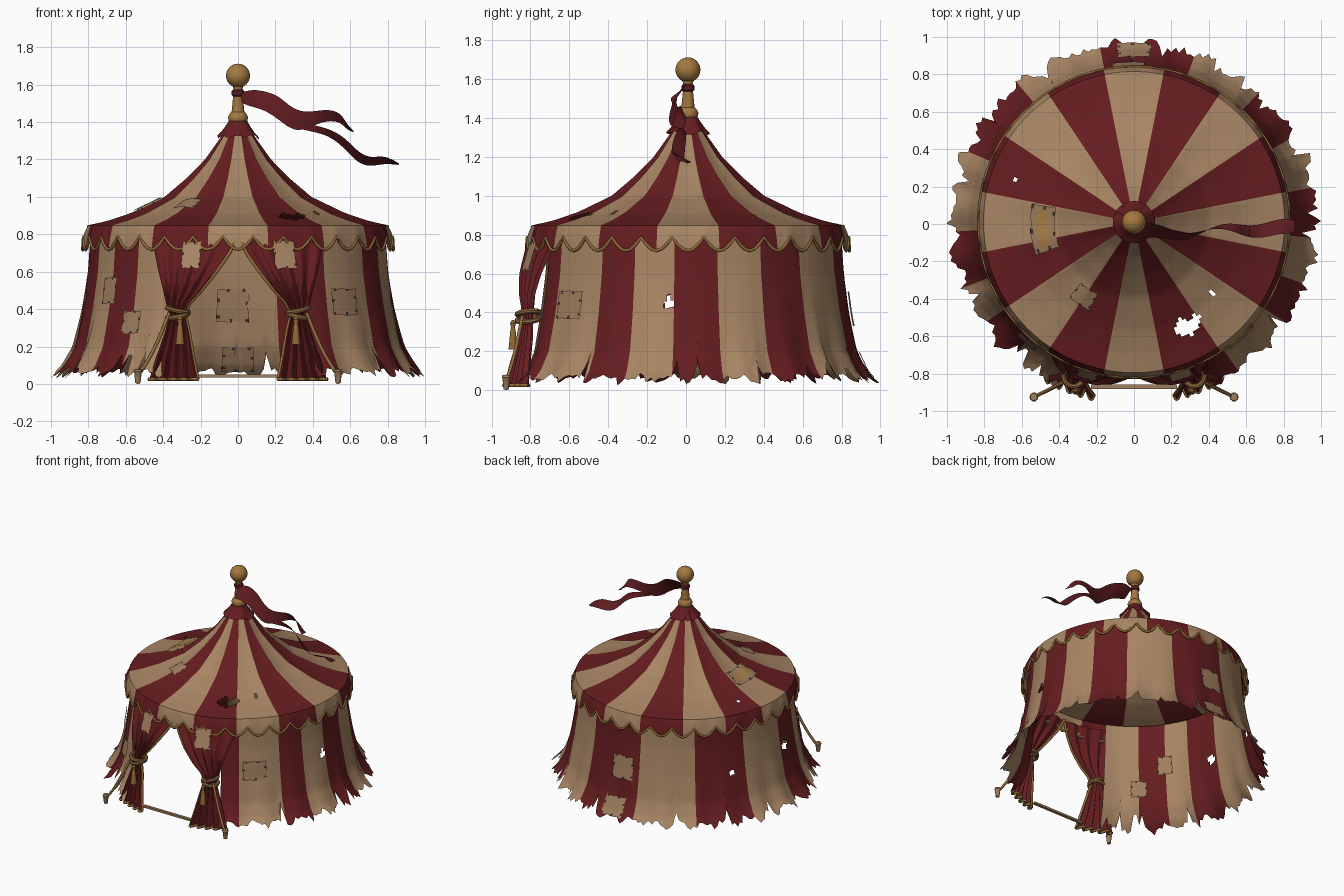
import bpy, bmesh, math, random
from mathutils import Vector

random.seed(4)
cube = bpy.data.objects.get("Cube")
if cube:
    bpy.data.objects.remove(cube)


def material(name, *rgb):
    m = bpy.data.materials.new(name)
    m.use_nodes = True
    m.diffuse_color = (*rgb, 1)
    m.node_tree.nodes["Principled BSDF"].inputs["Base Color"].default_value = (*rgb, 1)
    return m


RED = material("deep red canvas", .13, .012, .014)
CREAM = material("cream canvas", .39, .235, .127)
PATCH = material("patch cloth", .35, .208, .112)
GOLD = material("gilded wood", .38, .19, .05)
TRIM = material("gold trim", .28, .14, .038)
ROPE = material("rope", .28, .15, .05)
STITCH = material("dark stitching", .05, .03, .02)
FLAG = material("flag red", .11, .011, .014)
OCHRE = material("ochre patch", .4, .21, .06)

CY = .01
WALL = [(0, 1.02), (.03, .985), (.06, .95), (.1, .915), (.2, .868), (.4, .83), (.6, .802), (.85, .785)]
ROOF = [(.04, 1.4), (.1, 1.31), (.18, 1.2), (.28, 1.1), (.4, 1.0), (.58, .915), (.7, .875), (.805, .848)]


def interp(pts, x):
    for (a, p), (b, q) in zip(pts, pts[1:]):
        if x <= b:
            break
    return p + (q - p) * (x - a) / (b - a)


def pol(az, r, z):
    a = math.radians(az)
    return Vector((r * math.cos(a), CY + r * math.sin(a), z))


def span(a, b, n):
    return [a + (b - a) * i / n for i in range(n + 1)]


def finish(ob, mats):
    for m in mats:
        ob.data.materials.append(m)
    bpy.ops.object.select_all(action='DESELECT')
    ob.select_set(True)
    bpy.context.view_layer.objects.active = ob
    bpy.ops.object.shade_smooth_by_angle(angle=math.radians(40))
    return ob


def grid(name, us, vs, point, mats, pick=None, hole=None):
    """Sheet over two parameter lists; pick gives the colour, hole drops faces."""
    bm = bmesh.new()
    vert = [[bm.verts.new(point(u, v)) for v in vs] for u in us]
    for i in range(len(us) - 1):
        for j in range(len(vs) - 1):
            f = bm.faces.new((vert[i][j], vert[i + 1][j], vert[i + 1][j + 1], vert[i][j + 1]))
            if pick:
                f.material_index = pick(i, j, (us[i] + us[i + 1]) / 2)
    if hole:
        gone = [f for f in bm.faces if hole(f.calc_center_median())]
        bmesh.ops.delete(bm, geom=gone, context='FACES')
    bmesh.ops.remove_doubles(bm, verts=bm.verts, dist=.0001)
    me = bpy.data.meshes.new(name)
    bm.to_mesh(me)
    bm.free()
    ob = bpy.data.objects.new(name, me)
    bpy.context.collection.objects.link(ob)
    return finish(ob, mats)


def tube(name, pts, radius, mat, cyclic=False):
    cu = bpy.data.curves.new(name, 'CURVE')
    cu.dimensions = '3D'
    cu.bevel_depth, cu.bevel_resolution, cu.use_fill_caps = radius, 1, True
    sp = cu.splines.new('POLY')
    sp.points.add(len(pts) - 1)
    for p, q in zip(sp.points, pts):
        p.co = (*q, 1)
    sp.use_cyclic_u = cyclic
    cu.materials.append(mat)
    ob = bpy.data.objects.new(name, cu)
    bpy.context.collection.objects.link(ob)


def lathe(name, profile, mat, x=0, y=CY, sides=24):
    grid(name, span(0, 360, sides), profile,
         lambda u, p: pol(u, p[0], p[1]) + Vector((x, y - CY, 0)), [mat])


def near(spots):
    return lambda c: any((c - Vector(s[:3])).length < s[3] * random.uniform(.75, 1.2) for s in spots)


# Striped wall with a flared, torn hem, open at the front
edges = [-64, -55, -33.5, -20, -5, 11, 28, 46, 70, 101, 130, 157, 183, 201, 214, 228, 246]
wall_az, stripe = [edges[0]], []
for k, (a, b) in enumerate(zip(edges, edges[1:])):
    n = round((b - a) / 1.3)
    wall_az += span(a, b, n)[1:]
    stripe += [k % 2] * n
hem = {}
for az in wall_az:
    hem[az] = .022 + .035 * abs(math.sin(math.radians(az * 17))) + random.uniform(0, .035)
    if random.random() < .07:
        hem[az] += .08


def wall_point(az, t, inset=0):
    z = hem[az] + (.84 - hem[az]) * t
    fold = .014 * math.sin(math.radians(az * 23)) + .02 * abs(math.cos(math.radians(az)))
    return pol(az, interp(WALL, z) + fold * (1 - t) ** 3 - inset, z)


heights = [(i / 26) ** 1.4 for i in range(27)]
grid("striped_wall", wall_az, heights, wall_point, [RED, CREAM],
     lambda i, j, u: stripe[i],
     near([(*pol(-7, .82, .45), .032), (*pol(187, .82, .45), .032), (*pol(150, .83, .4), .02)]))
grid("back_lining", [a for a in wall_az if 75 < a < 105], heights,
     lambda u, t: wall_point(u, t, .008), [CREAM])


# Sagging roof in sixteen panels, with worn holes
def panel(i, j, u):
    return int((u + 11.25) // 22.5) % 2


def roof_point(az, r):
    sag = abs(math.sin(math.radians((az + 11.25) * 8)))
    return pol(az, r, interp(ROOF, r) - .012 * sag * math.sin(math.pi * min(1, r / .805)))


around = span(-11.25, 348.75, 192)
grid("roof", around, span(.805, .04, 38), roof_point, [CREAM, RED], panel,
     near([(.28, -.56, .92, .062), (.33, -.52, .92, .035), (.63, -.21, .9, .022),
           (-.48, -.22, .95, .018), (-.65, .24, .89, .018), (.42, -.37, .92, .015)]))


# Scalloped valance and its trim
def scallop(az):
    return .785 - .068 * abs(math.sin(math.radians(az * 16 + 90)))


def valance_point(az, t):
    z = scallop(az)
    return pol(az, .83 - .025 * t ** 1.5, z + (.848 - z) * t)


grid("valance", around, span(0, 1, 5), valance_point, [CREAM, RED], panel)
tube("valance_trim", [valance_point(a, 0) for a in around[:-1]], .009, TRIM, True)

# Ragged cap, mast and ball
cap_low = {a: random.uniform(0, .03) for a in span(0, 360, 32)}
cap_low[360] = cap_low[0]
grid("roof_cap", list(cap_low), span(0, 1, 4),
     lambda a, t: pol(a, .113 - .073 * t ** .8, 1.305 + .115 * t + cap_low[a] * (1 - t)), [RED])
lathe("mast", [(.03, 1.38), (.05, 1.405), (.054, 1.425), (.045, 1.445), (.034, 1.455),
               (.023, 1.57), (.03, 1.6)], GOLD)
lathe("mast_band", [(.024, 1.535), (.034, 1.545), (.034, 1.565), (.024, 1.575)], FLAG)
bpy.ops.mesh.primitive_uv_sphere_add(segments=28, ring_count=16, radius=.064, location=(0, CY, 1.648))
bpy.context.object.name = "mast_ball"
finish(bpy.context.object, [GOLD])


# Streaming flag: each rib is x, upper z, lower z
def ribbon(name, ribs):
    def point(k, t):
        x, hi, lo = ribs[k]
        y = -.01 + .022 * math.sin(x * 17) - .08 * t * math.cos(x * 4) - .07 * x
        return Vector((x, y, hi + (lo - hi) * t))
    ob = grid(name, range(len(ribs)), span(0, 1, 4), point, [FLAG])
    sub = ob.modifiers.new("smooth", 'SUBSURF')
    sub.levels = sub.render_levels = 2


ribbon("flag_upper", [(.02, 1.56, 1.5), (.08, 1.575, 1.48), (.14, 1.565, 1.465), (.21, 1.545, 1.42),
                      (.27, 1.49, 1.37), (.33, 1.455, 1.35), (.4, 1.455, 1.38), (.48, 1.47, 1.41),
                      (.55, 1.45, 1.40), (.58, 1.39, 1.36), (.62, 1.35, 1.345)])
ribbon("flag_lower", [(.34, 1.40, 1.36), (.42, 1.38, 1.345), (.5, 1.36, 1.32), (.58, 1.31, 1.25),
                      (.64, 1.24, 1.18), (.71, 1.205, 1.16), (.78, 1.225, 1.18), (.86, 1.18, 1.17)])

# Tied curtains: height, inner x, outer x, radius, pleat depth
rows = [(.025, .215, .475, .95, .024), (.15, .24, .435, .925, .022), (.28, .262, .39, .895, .018),
        (.37, .283, .365, .885, .014), (.43, .26, .385, .885, .014), (.5, .195, .4, .88, .014),
        (.6, .115, .425, .865, .012), (.7, .045, .445, .835, .009), (.8, 0, .465, .805, .006)]


def curtain_point(s, u, z):
    inner, outer, r, pleat = [interp([(q[0], q[k]) for q in rows], z) for k in range(1, 5)]
    x = inner + (outer - inner) * u
    r += pleat * math.sin(u * math.pi * 9)
    return Vector((s * x, CY - math.sqrt(r * r - x * x), z))


for s, side in ((1, "left"), (-1, "right")):
    us, zs = span(0, 1, 54), span(.025, .8, 36)
    grid(side + "_curtain", us[::s], zs, lambda u, z: curtain_point(s, u, z), [RED])
    tube(side + "_curtain_edge", [curtain_point(s, 0, z) for z in zs], .01, TRIM)
    tube(side + "_curtain_hem", [curtain_point(s, u, .025) for u in us], .01, TRIM)
    tie = Vector((s * .322, -.812, .38))
    for k, dz in enumerate((-.016, .016)):
        bpy.ops.mesh.primitive_torus_add(major_radius=.056, minor_radius=.014, major_segments=24,
                                         minor_segments=8, location=tie + Vector((0, 0, dz)),
                                         rotation=(.1, s * .2 * (1 - 2 * k), 0))
        bpy.context.object.name = f"{side}_tie_{k + 1}"
        finish(bpy.context.object, [ROPE])
    lathe(side + "_tassel", [(.006, .36), (.016, .345), (.01, .32), (.014, .31), (.024, .21), (0, .21)],
          TRIM, s * .31, -.89, 10)
    # Guy rope and peg
    peg = Vector((s * .535, -.925, .045))
    start = tie + Vector((s * .045, -.03, 0))
    tube(side + "_guy_rope", [start.lerp(peg, t) - Vector((0, 0, .03 * math.sin(math.pi * t)))
                              for t in span(0, 1, 8)], .01, ROPE)
    lathe(side + "_peg", [(0, 0), (.014, .005), (.02, .06), (.024, .066), (.02, .078), (0, .08)],
          PATCH, s * .535, -.925, 10)

# Door sill
bpy.ops.mesh.primitive_cube_add(size=1, location=(0, -.87, .042))
bpy.context.object.name = "door_sill"
bpy.context.object.scale = (.46, .022, .016)
finish(bpy.context.object, [PATCH])


# Sewn patches with dark stitches round the border
def patch(name, point, a, b, w, h, mats):
    n = 10
    ragged = {(u, v): random.uniform(-.03, .03) for u in range(n + 1) for v in range(n + 1)}

    def corner(u, v):
        k = ragged[u, v] if u in (0, n) or v in (0, n) else 0
        return point(a + w * (u / n - .5 + k), b + h * (v / n - .5 + k))

    def pick(i, j, u):
        border = i in (0, n - 1) or j in (0, n - 1)
        return 1 if border and (i + j) % 5 == 0 else 2 if 0 < i < n - 1 and 3 <= j <= 6 else 0
    grid(name, range(n + 1), range(n + 1), corner, mats, pick)


def on_wall(offset):
    return lambda az, z: pol(az, interp(WALL, z) + offset, z)


def on_curtain(az, z):
    r = interp([(q[0], q[3]) for q in rows], z) + .018
    return pol(az, r, z)


def on_roof(az, r):
    return roof_point(az, r) + Vector((0, 0, .01))


plain = [PATCH, STITCH, PATCH]
for k, (az, z, w, h) in enumerate([(214, .5, 8, .14), (228, .33, 8, .12), (-47, .44, 12, .14),
                                   (92, .42, 12, .18), (90, .13, 11, .13)]):
    patch(f"wall_patch_{k + 1}", on_wall(.014), az, z, w, h, plain)
    patch(f"wall_patch_inside_{k + 1}", on_wall(-.016), az, z, w, h, plain)
patch("left_curtain_patch", on_curtain, -73, .69, 8, .15, [CREAM, STITCH, CREAM])
patch("right_curtain_patch", on_curtain, -107, .69, 7, .14, [CREAM, STITCH, CREAM])
patch("roof_patch_ochre", on_roof, 184, .49, 29, -.13, [PATCH, STITCH, OCHRE])
patch("roof_patch_small", on_roof, 236, .48, 14, -.1, plain)
